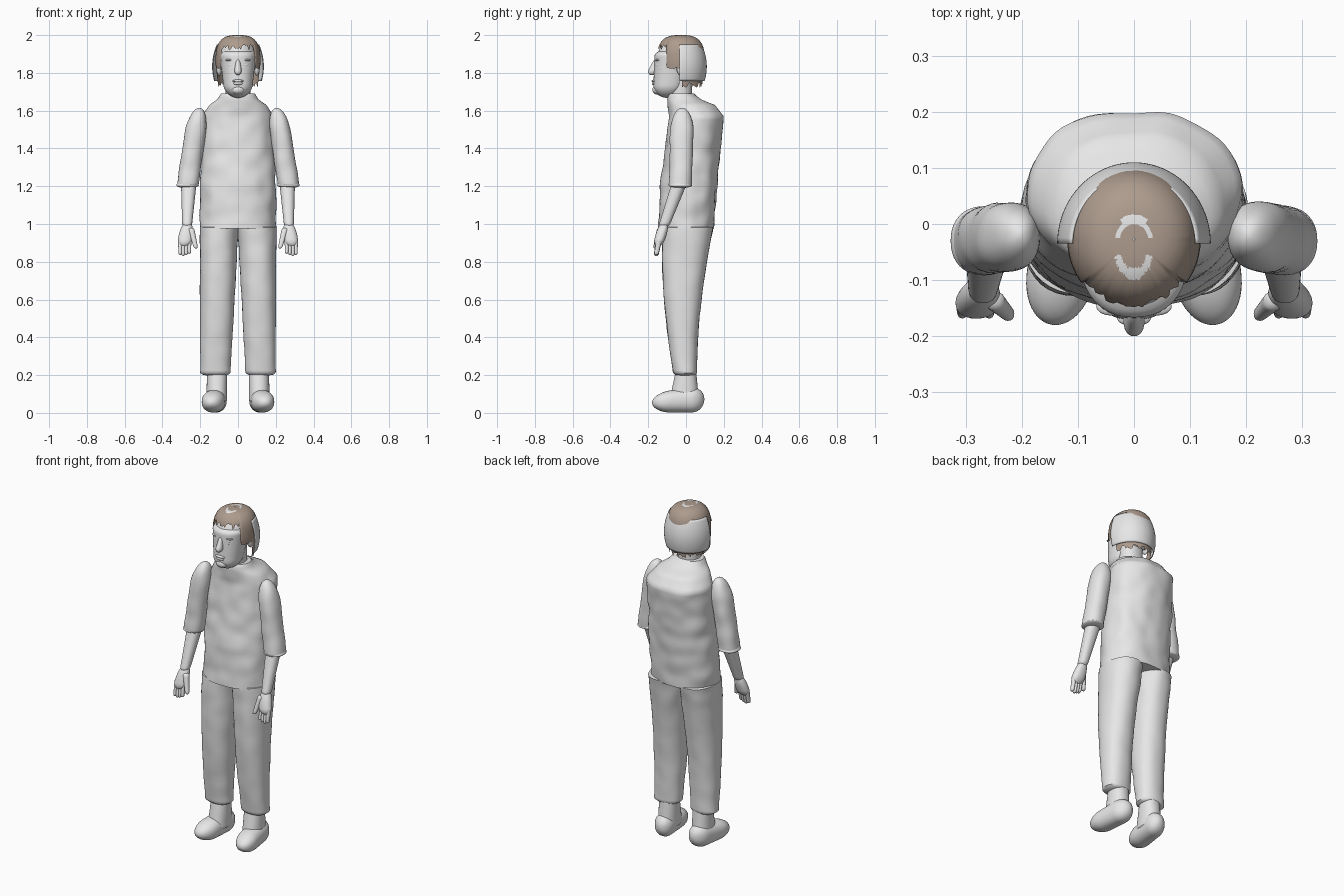
import bpy, bmesh, math, random
from mathutils import Vector, noise

random.seed(4)
cube = bpy.data.objects.get("Cube")
if cube:
    bpy.data.objects.remove(cube)


def material(name, color):
    mat = bpy.data.materials.new(name)
    mat.use_nodes = True
    mat.diffuse_color = color
    mat.node_tree.nodes["Principled BSDF"].inputs["Base Color"].default_value = color
    return mat


grey = material("plain grey", (0.8, 0.8, 0.8, 1))
brown = material("hair brown", (0.42, 0.33, 0.27, 1))


def skin(name, rows, materials=(grey,), closed=True, capped=True):
    """Join rows of points into a smooth surface."""
    bm = bmesh.new()
    rings = [[bm.verts.new(point) for point in row] for row in rows]
    for low, high in zip(rings, rings[1:]):
        count = len(low)
        for j in range(count if closed else count - 1):
            k = (j + 1) % count
            bm.faces.new((low[j], low[k], high[k], high[j]))
    if capped:
        bm.faces.new(rings[0])
        bm.faces.new(rings[-1])
    bmesh.ops.recalc_face_normals(bm, faces=bm.faces)
    mesh = bpy.data.meshes.new(name)
    bm.to_mesh(mesh)
    bm.free()
    for mat in materials:
        mesh.materials.append(mat)
    for face in mesh.polygons:
        face.use_smooth = True
    mesh.set_sharp_from_angle(angle=math.radians(50))
    obj = bpy.data.objects.new(name, mesh)
    bpy.context.collection.objects.link(obj)
    return obj


def ring(centre, width, depth, wrinkle=0.0, lying=False, count=40):
    """Slightly squared oval around a centre; a lying one stands upright across y."""
    points = []
    for j in range(count):
        angle = math.tau * j / count
        c, s = math.cos(angle), math.sin(angle)
        u = math.copysign(abs(c) ** 0.9, c) * width
        v = math.copysign(abs(s) ** 0.9, s) * depth
        offset = Vector((u, 0, v) if lying else (u, v, 0))
        fold = noise.noise((centre + offset) * 12)
        points.append(centre + offset * (1 + wrinkle * fold))
    return points


def limb(name, start, end, sizes, round_start=0.1, round_end=0.1, bow=0.0, steps=32, **style):
    """Tapered tube whose ends are rounded over a share of its length."""
    start, end = Vector(start), Vector(end)
    (wide, deep), (end_wide, end_deep) = sizes
    rows = []
    for i in range(steps + 1):
        # Rings gather towards both ends
        t = (1 - math.cos(math.pi * i / steps)) / 2
        head = max(0, 1 - t / round_start)
        tail = max(0, 1 - (1 - t) / round_end)
        r = max(0.05, math.sqrt(1 - max(head, tail) ** 2))
        centre = start.lerp(end, t)
        centre.y -= bow * math.sin(math.pi * t)
        width = wide + (end_wide - wide) * t
        depth = deep + (end_deep - deep) * t
        rows.append(ring(centre, width * r, depth * r, **style))
    return skin(name, rows)


def ball(name, centre, radii):
    bpy.ops.mesh.primitive_uv_sphere_add(segments=32, ring_count=20, radius=1,
                                         location=centre, scale=radii)
    obj = bpy.context.object
    obj.name = name
    obj.data.materials.append(grey)
    bpy.ops.object.shade_smooth()


# Shirt: height, centre y, half width, half depth at the hem, waist, shoulders and collar
stations = [(0.975, 0, 0.2, 0.147), (1.2, 0.015, 0.2, 0.15), (1.57, 0.055, 0.19, 0.145),
            (1.63, 0.03, 0.15, 0.125), (1.66, -0.01, 0.11, 0.09), (1.69, -0.03, 0.09, 0.067)]
shirt_rows = []
for low, high in zip(stations, stations[1:]):
    steps = 2 + int((high[0] - low[0]) * 50)
    for i in range(steps):
        z, y, width, depth = (a + (b - a) * i / steps for a, b in zip(low, high))
        shirt_rows.append(ring(Vector((0, y, z)), width, depth, wrinkle=0.05, count=64))
shirt_rows.append(ring(Vector((0, y, high[0])), high[2], high[3], count=64))
skin("shirt", shirt_rows)
limb("neck", (0, -0.03, 1.64), (0, -0.03, 1.8), [(0.066, 0.062)] * 2)

# Limbs, mirrored; left is +x
for side, label in ((1, "left"), (-1, "right")):
    limb(label + "_sleeve", (side * 0.205, -0.02, 1.615), (side * 0.27, -0.03, 1.19),
         [(0.055, 0.063), (0.057, 0.06)], round_start=0.3, round_end=0.04, wrinkle=0.08)
    limb(label + "_cuff", (side * 0.265, -0.03, 1.24), (side * 0.268, -0.03, 1.19),
         [(0.06, 0.062)] * 2, round_start=0.8, round_end=0.3)
    limb(label + "_forearm", (side * 0.26, -0.03, 1.23), (side * 0.27, -0.12, 0.98),
         [(0.042, 0.042), (0.025, 0.028)])
    limb(label + "_palm", (side * 0.265, -0.11, 1.02), (side * 0.285, -0.15, 0.88),
         [(0.034, 0.032), (0.04, 0.027)], round_start=0.6, round_end=0.3)
    for i in range(4):
        x = side * (0.258 + 0.016 * i)
        limb(f"{label}_finger_{i + 1}", (x, -0.14, 0.93), (x, -0.158, 0.83 + 0.006 * abs(i - 2)),
             [(0.012, 0.015), (0.009, 0.012)], count=16, steps=14)
    limb(label + "_thumb", (side * 0.25, -0.135, 0.98), (side * 0.222, -0.163, 0.87),
         [(0.018, 0.018), (0.011, 0.012)], count=16, steps=14)
    limb(label + "_trouser_leg", (side * 0.1, 0.01, 0.99), (side * 0.12, -0.005, 0.195),
         [(0.103, 0.136), (0.079, 0.061)], round_start=0.01, round_end=0.02,
         bow=0.02, wrinkle=0.04)
    limb(label + "_ankle", (side * 0.11, 0, 0.23), (side * 0.113, -0.01, 0.05),
         [(0.053, 0.053), (0.056, 0.08)])
    limb(label + "_shoe", (side * 0.11, 0.097, 0.072), (side * 0.14, -0.18, 0.054),
         [(0.056, 0.07), (0.064, 0.052)], round_start=0.25, round_end=0.35, lying=True)

# Skull and face
ball("skull", (0, -0.035, 1.87), (0.1, 0.12, 0.12))
limb("face", (0, -0.055, 1.93), (0, -0.1, 1.668), [(0.1, 0.11), (0.07, 0.075)],
     round_start=0.15, round_end=0.25)
limb("nose", (0, -0.15, 1.88), (0, -0.18, 1.788), [(0.009, 0.016), (0.023, 0.032)],
     round_start=0.3, round_end=0.35)
ball("upper_lip", (0, -0.168, 1.757), (0.03, 0.014, 0.008))
ball("lower_lip", (0, -0.167, 1.744), (0.025, 0.014, 0.009))
ball("chin", (0, -0.15, 1.71), (0.035, 0.028, 0.025))
for side, label in ((1, "left"), (-1, "right")):
    ball(label + "_eye", (side * 0.038, -0.147, 1.843), (0.018, 0.014, 0.01))
    ball(label + "_brow", (side * 0.04, -0.147, 1.868), (0.027, 0.016, 0.007))
    ball(label + "_ear", (side * 0.1, -0.025, 1.83), (0.015, 0.025, 0.045))


def hem_height(angle):
    """Ragged hair hem: fringe in front, sideburns, then nape."""
    facing = math.sin(angle)
    if facing < -0.65:
        return 1.935 + random.uniform(-0.015, 0.015)
    if facing < 0.05:
        return 1.825 + random.uniform(-0.005, 0.005)
    return 1.74 + random.uniform(-0.02, 0.01)


# Hair cap, domed above the temples and tapering below them
angles = [math.tau * j / 96 for j in range(96)]
hems = [hem_height(angle) for angle in angles]
rows = []
for i in range(26):
    drop = (max(i, 0.2) / 25) ** 3
    row = []
    for angle, hem in zip(angles, hems):
        z = 2 - (2 - hem) * drop
        rise = max(0, (z - 1.85) / 0.15)
        r = (1 - rise ** 3) ** (1 / 3) - max(0, 1.85 - z)
        row.append((0.119 * r * math.cos(angle), 0.127 * r * math.sin(angle) - 0.027, z))
    rows.append(row)
hair = skin("hair", rows, (brown, grey), capped=False)

# Bare crescents on the crown
for face in hair.data.polygons:
    x, y, z = face.center
    reach = math.hypot(x / 0.036, (y + 0.04) / 0.058)
    if z > 1.97 and 0.7 < reach < 1 and abs(y + 0.04) > 0.016:
        face.material_index = 1

# Half-round shell behind the head
rows = []
for i in range(17):
    t = i / 16
    r = 1 - (t - 0.4) ** 2 / 2
    half_turn = [math.pi * j / 40 for j in range(41)]
    rows.append([(0.137 * r * math.cos(a), 0.145 * r * math.sin(a) - 0.035, 1.757 + 0.193 * t)
                 for a in half_turn])
shell = skin("head_shell", rows, closed=False, capped=False)
shell.modifiers.new("thickness", "SOLIDIFY").thickness = 0.004
